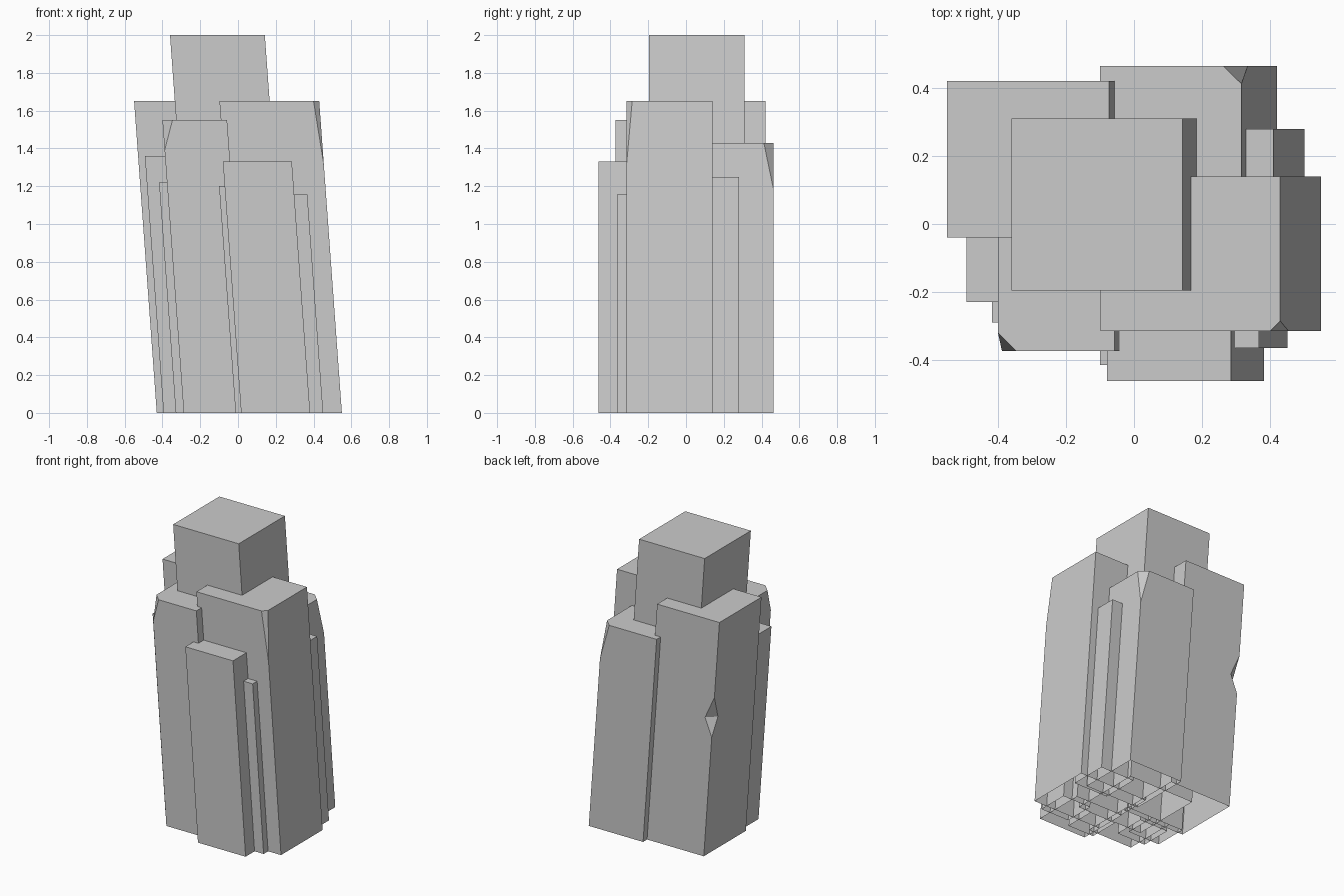
import bpy, bmesh
from mathutils import Vector

if "Cube" in bpy.data.objects:
    bpy.data.objects.remove(bpy.data.objects["Cube"])

LEAN = 0.0727  # x drift per unit of height


def column(name, x0, x1, y0, y1, h, chip=None, notch=None):
    """Leaning box, open underneath; x range is given at its top.
    chip = (x side, y side, size along x, size along y, lowest z)
    notch = (upper z, middle z, lower z, size along x, size along y) on the back left edge"""
    bm = bmesh.new()
    at = lambda x, y, z: bm.verts.new((x + LEAN * (h - z), y, z))
    plan = [(x0, y0), (x1, y0), (x1, y1), (x0, y1)]
    low = [at(x, y, 0) for x, y in plan]
    top = [at(x, y, h) for x, y in plan]
    bm.faces.new(top)
    back_cut, left_cut = [], []
    if notch:
        zu, zm, zl, dx, dy = notch
        u, l = at(x0, y1, zu), at(x0, y1, zl)
        b, s = at(x0 + dx, y1, zm), at(x0, y1 - dy, zm)
        back_cut, left_cut = [l, b, u], [u, s, l]
        bm.faces.new((u, b, s))
        bm.faces.new((l, s, b))
    bm.faces.new((low[0], low[1], top[1], top[0]))
    bm.faces.new((low[1], low[2], top[2], top[1]))
    bm.faces.new([low[2], low[3]] + back_cut + [top[3], top[2]])
    bm.faces.new([low[3], low[0], top[0], top[3]] + left_cut)
    if chip:
        sx, sy, dx, dy, z = chip
        cx, cy = (x1 if sx > 0 else x0), (y1 if sy > 0 else y0)
        a = Vector((cx - sx * dx, cy, h))
        b = Vector((cx, cy - sy * dy, h))
        c = Vector((cx + LEAN * (h - z), cy, z))
        n = (b - a).cross(c - a)
        if n.dot(Vector((cx, cy, h)) - a) < 0:
            n.negate()
        res = bmesh.ops.bisect_plane(bm, geom=bm.verts[:] + bm.edges[:] + bm.faces[:],
                                     plane_co=a, plane_no=n, clear_outer=True)
        cut = [e for e in res["geom_cut"] if isinstance(e, bmesh.types.BMEdge)]
        bmesh.ops.edgeloop_fill(bm, edges=cut)
    bmesh.ops.recalc_face_normals(bm, faces=bm.faces[:])
    me = bpy.data.meshes.new(name)
    bm.to_mesh(me)
    bm.free()
    bpy.context.collection.objects.link(bpy.data.objects.new(name, me))


# tall centre and the large columns around it
column("centre_column", -0.36, 0.142, -0.195, 0.31, 2.0)
column("back_left_column", -0.55, -0.073, -0.04, 0.42, 1.65,
       notch=(1.12, 0.965, 0.84, 0.06, 0.055))
column("right_column", -0.098, 0.43, -0.315, 0.14, 1.65, chip=(1, -1, 0.03, 0.03, 1.31))
column("back_right_column", -0.10, 0.316, 0.04, 0.464, 1.43, chip=(1, 1, 0.053, 0.052, 1.18))
column("front_left_column", -0.40, -0.058, -0.373, 0.0, 1.55, chip=(-1, -1, 0.053, 0.053, 1.39))
column("front_column", -0.08, 0.285, -0.462, -0.1, 1.33)

# small slivers tucked between them
column("right_sliver", 0.15, 0.41, 0.02, 0.28, 1.25)
column("front_right_sliver", 0.15, 0.367, -0.364, -0.15, 1.155)
column("left_sliver", -0.493, -0.25, -0.23, 0.0, 1.36)
column("left_front_sliver", -0.418, -0.2, -0.29, -0.07, 1.22)
column("front_sliver", -0.10, 0.1, -0.415, -0.2, 1.2)
